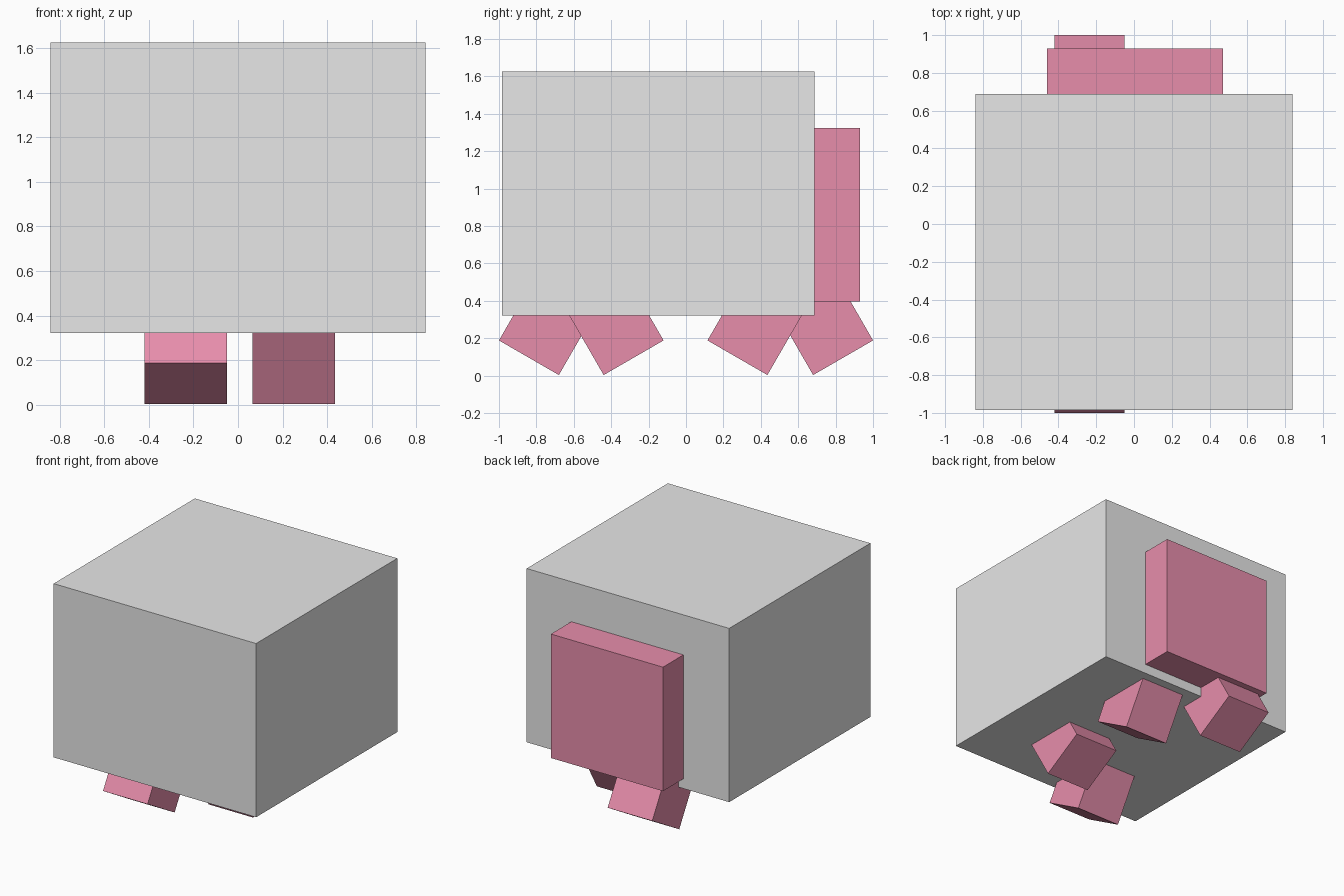
import bpy
import bmesh
import math
from mathutils import Matrix, Vector

cube = bpy.data.objects.get("Cube")
if cube:
    bpy.data.objects.remove(cube, do_unlink=True)


def make_material(name, rgb):
    mat = bpy.data.materials.new(name)
    mat.use_nodes = True
    mat.diffuse_color = (*rgb, 1)
    mat.node_tree.nodes["Principled BSDF"].inputs["Base Color"].default_value = (*rgb, 1)
    return mat


def add_box(name, low, high, mat, matrix=Matrix()):
    """Box between two corners, then moved by matrix."""
    low, high = Vector(low), Vector(high)
    bm = bmesh.new()
    bmesh.ops.create_cube(bm, size=1)
    bmesh.ops.scale(bm, vec=high - low, verts=bm.verts)
    bmesh.ops.translate(bm, vec=(low + high) / 2, verts=bm.verts)
    mesh = bpy.data.meshes.new(name)
    bm.to_mesh(mesh)
    bm.free()
    mesh.materials.append(mat)
    obj = bpy.data.objects.new(name, mesh)
    obj.matrix_world = matrix
    bpy.context.collection.objects.link(obj)
    return obj


grey = make_material("light grey", (0.8, 0.8, 0.8))
pink = make_material("pink", (0.8, 0.27, 0.41))

# Main body and the pack on its back
add_box("body", (-0.84, -0.985, 0.322), (0.84, 0.688, 1.625), grey)
add_box("back_pack", (-0.46, 0.60, 0.395), (0.47, 0.93, 1.325), pink)

# Four striding legs: name, x centre, y of sole centre, lean
WIDTH, LENGTH, LEAN = 0.37, 0.55, math.radians(30)
legs = [
    ("front_right_leg", -0.235, -0.84, -1),
    ("front_left_leg", 0.25, -0.28, 1),
    ("back_right_leg", -0.235, 0.84, 1),
    ("back_left_leg", 0.25, 0.275, -1),
]
h = WIDTH / 2
for name, x, y, side in legs:
    place = Matrix.Translation((x, y, h * math.sin(LEAN) + 0.003)) @ Matrix.Rotation(side * LEAN, 4, 'X')
    add_box(name, (-h, -h, 0), (h, h, LENGTH), pink, place)
